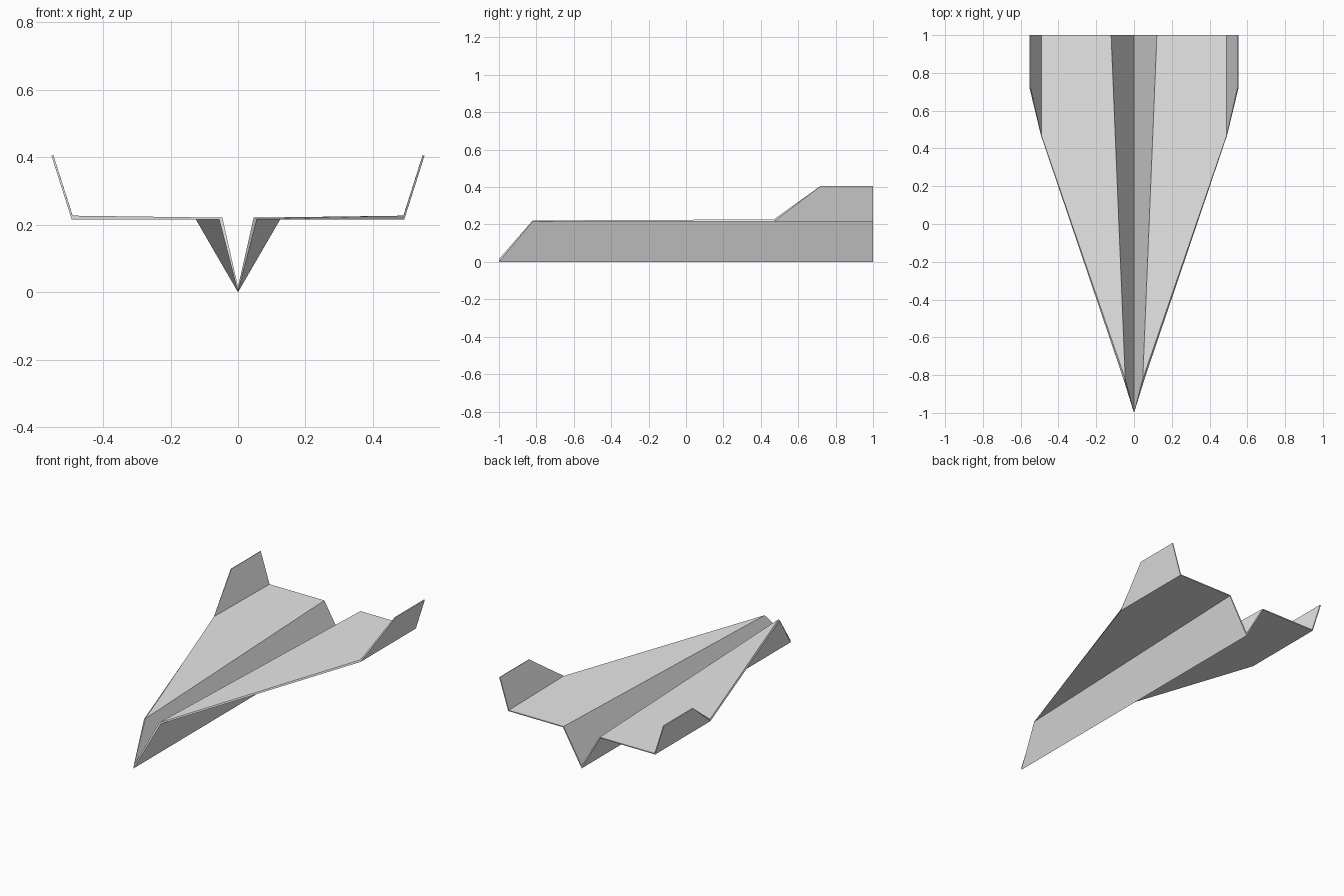
import bpy
import bmesh

cube = bpy.data.objects.get("Cube")
if cube:
    bpy.data.objects.remove(cube, do_unlink=True)

# Plain paper colour
paper = bpy.data.materials.new("paper_grey")
paper.use_nodes = True
colour = (0.8, 0.8, 0.8, 1.0)
paper.diffuse_color = colour
paper.node_tree.nodes["Principled BSDF"].inputs["Base Color"].default_value = colour

# Fold lines of the left half, each from its front end to its rear end
folds = [
    ((0, -1, 0), (0, 1, 0)),                            # keel
    ((0.056, -0.82, 0.216), (0.125, 1, 0.216)),         # wing root
    ((0.493, 0.47, 0.216), (0.493, 1, 0.216)),          # wing tip
    ((0.553, 0.72, 0.405), (0.553, 1, 0.405)),          # fin top
]

# Panels between neighbouring folds: body wall, wing, upturned fin
bm = bmesh.new()
lines = [[bm.verts.new(p) for p in fold] for fold in folds]
for (f0, r0), (f1, r1) in zip(lines, lines[1:]):
    bm.faces.new((f0, r0, r1, f1))
mesh = bpy.data.meshes.new("folded_paper_plane")
bm.to_mesh(mesh)
bm.free()
mesh.materials.append(paper)

plane = bpy.data.objects.new("folded_paper_plane", mesh)
bpy.context.collection.objects.link(plane)

# Right half, joined along the keel
mirror = plane.modifiers.new("right_half", 'MIRROR')
mirror.use_axis[0] = True
mirror.use_clip = True

# Paper thickness, grown inward from the outer side
solid = plane.modifiers.new("paper_thickness", 'SOLIDIFY')
solid.thickness = 0.006
solid.offset = -1
solid.use_even_offset = True
